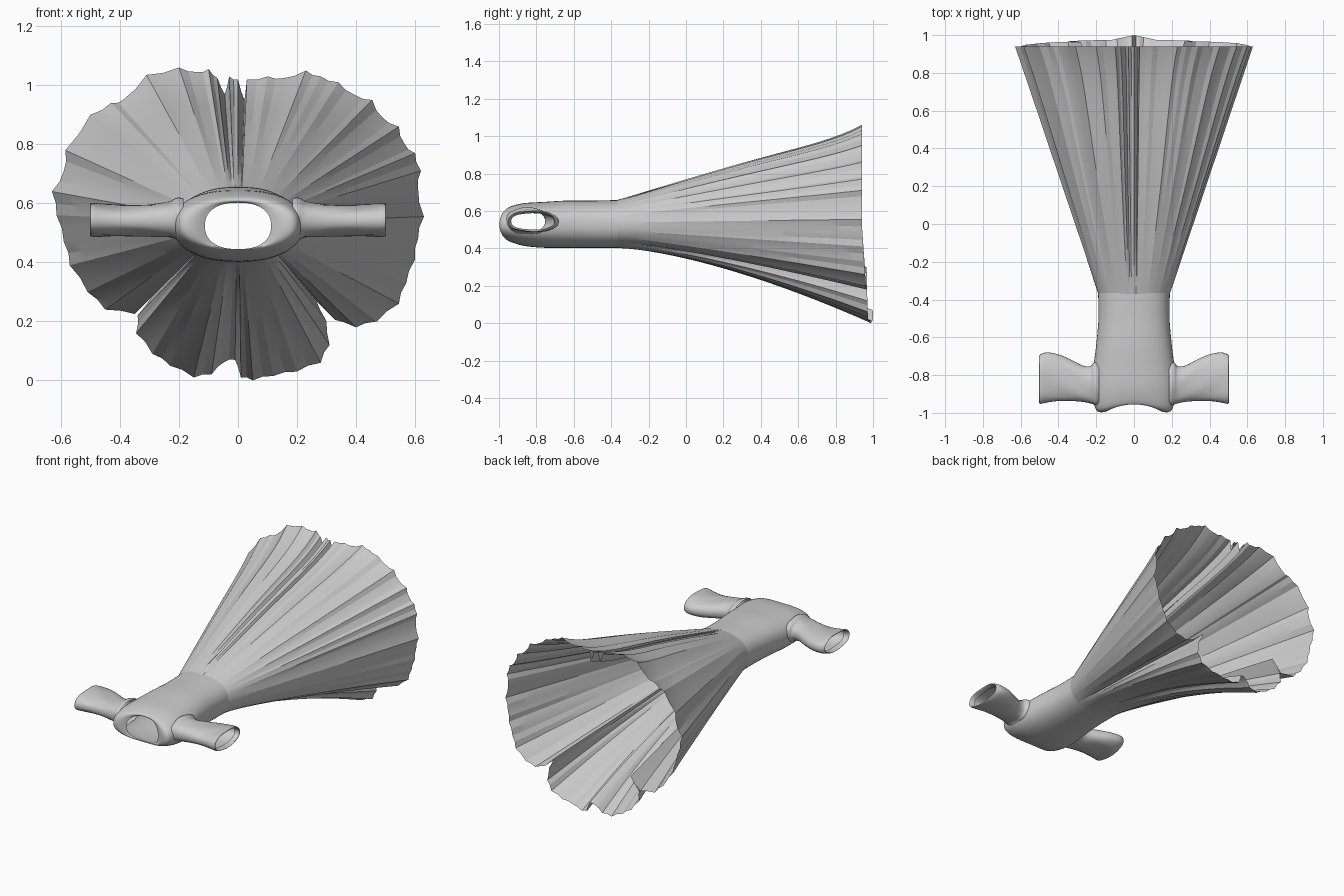
import bpy, bmesh
from math import sin, cos, atan2, pi, copysign, hypot

if "Cube" in bpy.data.objects:
    bpy.data.objects.remove(bpy.data.objects["Cube"])

CZ = 0.53  # height of the dress axis


def finish(name, bm, angle):
    bmesh.ops.recalc_face_normals(bm, faces=bm.faces)
    me = bpy.data.meshes.new(name)
    bm.to_mesh(me)
    bm.free()
    ob = bpy.data.objects.new(name, me)
    bpy.context.collection.objects.link(ob)
    bpy.ops.object.select_all(action='DESELECT')
    ob.select_set(True)
    bpy.context.view_layer.objects.active = ob
    bpy.ops.object.shade_smooth_by_angle(angle=angle)
    return ob


def loft(rings):
    """Open tube through closed rings with equal point counts."""
    bm = bmesh.new()
    vs = [[bm.verts.new(p) for p in r] for r in rings]
    n = len(vs[0])
    for a, b in zip(vs, vs[1:]):
        for i in range(n):
            j = (i + 1) % n
            bm.faces.new((a[i], a[j], b[j], b[i]))
    return bm


def power(v, e):
    return copysign(abs(v) ** e, v)


def smooth_rows(rows, steps):
    """Catmull-Rom interpolation of rows of numbers."""
    out = []
    for i in range(len(rows) - 1):
        p0, p1 = rows[max(i - 1, 0)], rows[i]
        p2, p3 = rows[i + 1], rows[min(i + 2, len(rows) - 1)]
        for s in range(steps):
            t = s / steps
            out.append([b + 0.5 * t * (c - a + t * (2*a - 5*b + 4*c - d + t * (3*(b - c) + d - a)))
                        for a, b, c, d in zip(p0, p1, p2, p3)])
    return out + [list(rows[-1])]


# Skirt: hem outline (x, z) with folded pleats, clockwise from the top slit
hem = [(.022, .95), (.03, 1.02), (.10, 1.03), (.16, 1.025), (.23, 1.05), (.28, 1.03),
       (.34, 1.01), (.40, .965), (.455, .95), (.49, .89), (.545, .86), (.565, .80),
       (.60, .77), (.62, .71), (.61, .65), (.63, .555), (.61, .48), (.60, .41),
       (.57, .33), (.545, .26), (.47, .20), (.40, .18), (.33, .205), (.265, .27),
       (.30, .20), (.31, .12), (.28, .06), (.20, .03), (.12, .015), (.05, 0), (.01, .01),
       (-.01, .07), (-.05, .06), (-.09, .02), (-.15, .01), (-.23, .05), (-.29, .09),
       (-.345, .16), (-.34, .22), (-.28, .30), (-.35, .225), (-.45, .24), (-.51, .30),
       (-.57, .39), (-.59, .47), (-.615, .56), (-.63, .64), (-.59, .71), (-.585, .78),
       (-.50, .90), (-.43, .94), (-.39, .95), (-.31, 1.035), (-.20, 1.06), (-.14, 1.045),
       (-.10, 1.055), (-.07, 1.025), (-.045, .97), (-.03, 1.03), (0, 1.02)]
edge = []
for (x0, z0), (x1, z1) in zip(hem, hem[1:] + hem[:1]):
    mx, mz = (x0 + x1) / 2, (z0 + z1) / 2
    k = 1 - 0.006 / hypot(mx, mz - CZ)
    edge += [(x0, z0), (mx * k, CZ + (mz - CZ) * k)]

rings = []
for s in range(25):
    t = s / 24
    ring = []
    for x, z in edge:
        a = atan2((z - CZ) / .53, x / .62)
        low, high = max(0, -sin(a)), max(0, sin(a))
        u = t ** (1 + 0.5 * low ** 2) - .8 * high ** 2 * t ** 5 * (1 - t)
        wx, wz = .19 * power(cos(a), .9), CZ + .128 * power(sin(a), .9)
        end = .94 + .035 * low + (.025 * max(0, 1 - abs(x) / .12) if low > .5 else 0)
        ring.append((wx + (x - wx) * u, -.37 + (end + .37) * t, wz + (z - wz) * u))
    rings.append(ring)
finish("skirt", loft(rings), 0.25)

# Bodice: y, half width, bottom z, top z, forward bow of the shoulders
rows = smooth_rows([(-.365, .19, .402, .658, 0), (-.50, .188, .402, .655, 0),
                    (-.64, .20, .402, .655, 0), (-.76, .215, .403, .648, 0),
                    (-.86, .222, .412, .642, 0), (-.92, .215, .428, .63, .02),
                    (-.95, .195, .44, .618, .04), (-.955, .155, .445, .608, .04),
                    (-.945, .112, .445, .602, .03)], 4)
N = 56
rings = []
for y, w, lo, hi, bow in rows:
    c, h = (lo + hi) / 2, (hi - lo) / 2
    ring = []
    for i in range(N):
        a = 2 * pi * i / N
        ca, sa = power(cos(a), .85), power(sin(a), .85)
        ring.append((w * ca, y - bow * ca * ca, c + h * sa))
    rings.append(ring)
bm = loft(rings)
# Armholes
holes = []
for f in bm.faces:
    p = f.calc_center_median()
    if abs(p.x) > .15 and ((p.y + .84) / .10) ** 2 + ((p.z - .54) / .055) ** 2 < 1:
        holes.append(f)
bmesh.ops.delete(bm, geom=holes, context='FACES')
finish("bodice", bm, 0.6)

# Sleeves: x, y front, y back, z bottom, z top (armhole seam, puff, turned cuff)
profile = smooth_rows([(.185, -.958, -.735, .468, .615), (.20, -.962, -.73, .472, .618),
                       (.215, -.955, -.735, .478, .614), (.23, -.95, -.752, .484, .606),
                       (.27, -.942, -.75, .487, .60), (.33, -.937, -.72, .489, .595),
                       (.40, -.937, -.69, .488, .594), (.46, -.945, -.68, .487, .598),
                       (.495, -.952, -.69, .488, .602), (.50, -.945, -.70, .494, .596),
                       (.47, -.935, -.705, .50, .588)], 3)
M = 36
for side, label in ((1, "right"), (-1, "left")):
    rings = []
    for x, yf, yb, lo, hi in profile:
        ring = []
        for i in range(M):
            a = 2 * pi * i / M
            wob = 1 + .03 * sin(5 * a + 30 * x)
            cy, cz = (yf + yb) / 2, (lo + hi) / 2
            ring.append((side * x, cy + (yb - yf) / 2 * power(cos(a), .9),
                         cz + (hi - lo) / 2 * power(sin(a), .85) * wob))
        rings.append(ring)
    finish(label + "_sleeve", loft(rings), 0.6)
